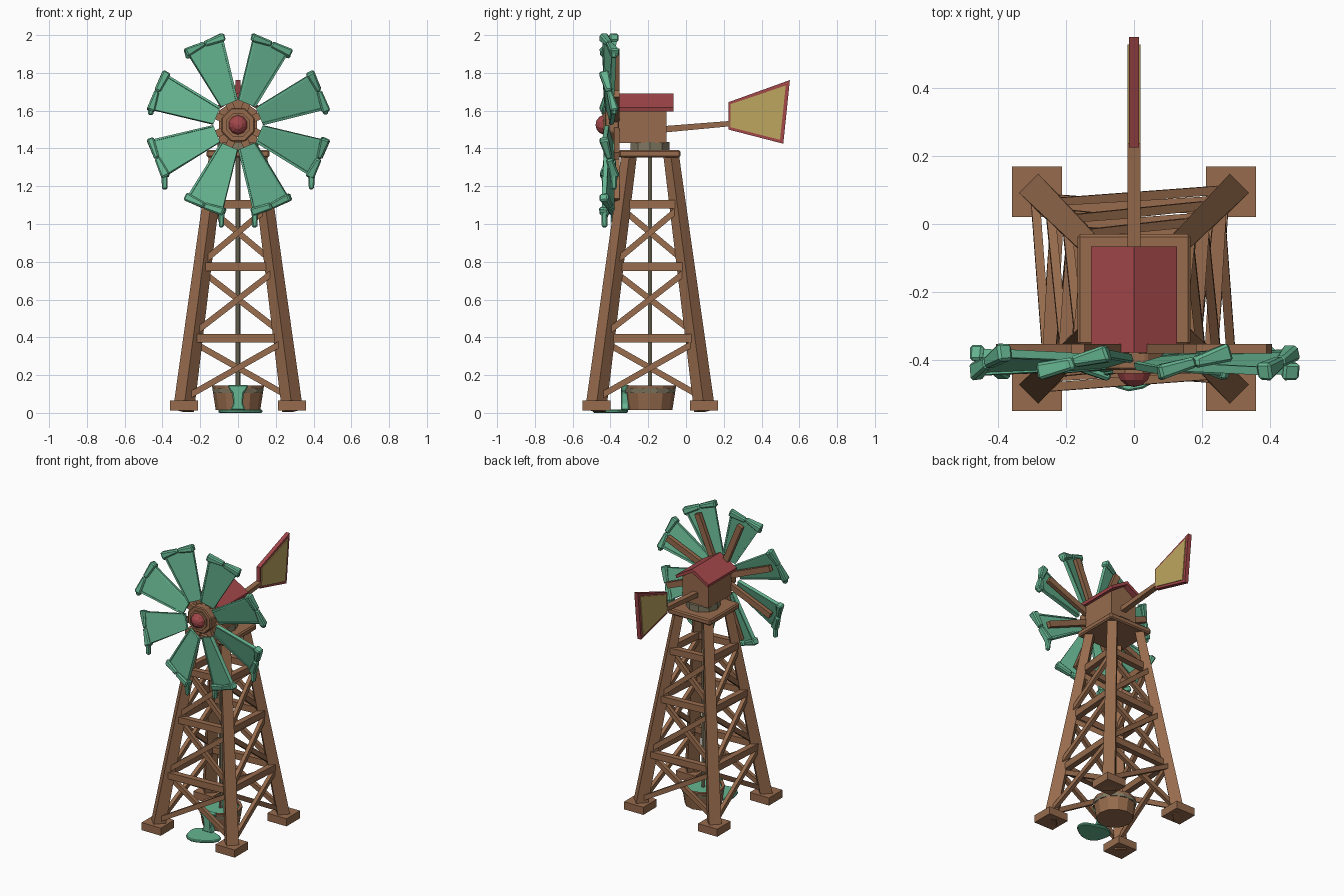
import bpy, bmesh, math, random
from mathutils import Vector, Matrix

random.seed(4)
old = bpy.data.objects.get("Cube")
if old:
    bpy.data.objects.remove(old)


def material(name, *srgb):
    lin = [((c + 0.055) / 1.055) ** 2.4 for c in srgb] + [1]
    m = bpy.data.materials.new(name)
    m.use_nodes = True
    m.diffuse_color = lin
    bsdf = m.node_tree.nodes["Principled BSDF"]
    bsdf.inputs["Base Color"].default_value = lin
    bsdf.inputs["Roughness"].default_value = 0.9
    return m


WOOD = material("brown wood", 0.59, 0.42, 0.30)
RED = material("dull red", 0.64, 0.28, 0.29)
GREEN = material("sea green", 0.40, 0.71, 0.57)
YELLOW = material("ochre yellow", 0.74, 0.65, 0.37)
METAL = material("grey metal", 0.50, 0.47, 0.38)


def finish(name, bm, mats, bevel=0):
    bmesh.ops.recalc_face_normals(bm, faces=bm.faces)
    mesh = bpy.data.meshes.new(name)
    bm.to_mesh(mesh)
    bm.free()
    for m in mats if isinstance(mats, list) else [mats]:
        mesh.materials.append(m)
    ob = bpy.data.objects.new(name, mesh)
    bpy.context.collection.objects.link(ob)
    if bevel:
        mod = ob.modifiers.new("bevel", "BEVEL")
        mod.width, mod.segments = bevel, 1
    return ob


def beam(name, p, q, size, mat, ref=(0, 0, 1), end=None, bevel=0, jitter=0):
    """Tapered bar from p to q; size = (along ref, across)."""
    p, q = Vector(p), Vector(q)
    z = (q - p).normalized()
    y = z.cross(Vector(ref)).normalized()
    x = y.cross(z)
    frame = Matrix((x, y, z)).transposed()
    bm = bmesh.new()
    bmesh.ops.create_cube(bm, size=1)
    for v in bm.verts:
        s = (end or size) if v.co.z > 0 else size
        base = q if v.co.z > 0 else p
        off = Vector((v.co.x * s[0], v.co.y * s[1], 0))
        off += Vector([random.uniform(-jitter, jitter) for _ in range(3)])
        v.co = base + frame @ off
    return finish(name, bm, mat, bevel)


def box(name, lo, hi, mat, bevel=0):
    bm = bmesh.new()
    bmesh.ops.create_cube(bm, size=1)
    for v in bm.verts:
        v.co = [l + (h - l) * (c + 0.5) for l, h, c in zip(lo, hi, v.co)]
    return finish(name, bm, mat, bevel)


def prism(name, points, axis, a, b, mat, bevel=0):
    """Extrude a 2D outline along an axis from a to b."""
    bm = bmesh.new()
    def place(u, v, w):
        co = [u, v]
        co.insert(axis, w)
        return co
    face = bm.faces.new([bm.verts.new(place(u, v, a)) for u, v in points])
    new = bmesh.ops.extrude_face_region(bm, geom=[face])["geom"]
    for v in new:
        if isinstance(v, bmesh.types.BMVert):
            v.co[axis] = b
    return finish(name, bm, mat, bevel)


def drum(name, p, length, r1, r2, sides, mat, facing="Z", bevel=0):
    bm = bmesh.new()
    rot = Matrix.Rotation(math.pi / 2, 4, "X") if facing == "Y" else Matrix()
    turn = Matrix.Rotation(math.pi / sides, 4, "Z")
    bmesh.ops.create_cone(bm, cap_ends=True, segments=sides, radius1=r1, radius2=r2,
                          depth=length, matrix=Matrix.Translation(p) @ rot @ turn)
    return finish(name, bm, mat, bevel)


# Tower: feet, leaning legs, rails and cross braces
CY = -0.19


def spread(z):
    return 0.29 - 0.178 * z / 1.36


def corner(sx, sy, z, out=0):
    h = spread(z) + out
    return Vector((sx * h, CY + sy * h, z))


CORNERS = [(1, 1), (-1, 1), (-1, -1), (1, -1)]
for i, (sx, sy) in enumerate(CORNERS):
    fx, fy = sx * 0.285, CY + sy * 0.285
    box(f"foot_{i}", (fx - 0.074, fy - 0.074, 0.012), (fx + 0.074, fy + 0.074, 0.065), WOOD)
    beam(f"leg_{i}", corner(sx, sy, 0.012), corner(sx, sy, 1.36), (0.078, 0.08), WOOD,
         ref=(sx, sy, 0), end=(0.055, 0.062))
    nx, ny = CORNERS[(i + 1) % 4]
    normal = Vector((sx + nx, sy + ny, 0)) / 2
    skew = 0.014 * sx * sy
    for j, z in enumerate((0.395, 0.775, 1.105)):
        beam(f"rail_{i}_{j}", corner(sx, sy, z) + normal * skew,
             corner(nx, ny, z) - normal * skew, (0.04, 0.045), WOOD, ref=normal)
    for j, (lo, hi) in enumerate(((0.08, 0.375), (0.42, 0.75), (0.80, 1.08))):
        beam(f"brace_{i}_{j}_a", corner(sx, sy, lo) + normal * 0.012,
             corner(nx, ny, hi) + normal * 0.012, (0.026, 0.032), WOOD, ref=normal)
        beam(f"brace_{i}_{j}_b", corner(nx, ny, lo) - normal * 0.012,
             corner(sx, sy, hi) - normal * 0.012, (0.026, 0.032), WOOD, ref=normal)

# Platform, turntable and pump rod
box("platform", (-0.166, -0.356, 1.352), (0.166, -0.03, 1.392), WOOD, 0.008)
drum("turntable", (0, CY, 1.412), 0.045, 0.108, 0.108, 10, METAL)
drum("pump_rod", (0, CY, 0.74), 1.24, 0.013, 0.013, 6, METAL)

# Gabled housing with roof slabs
prism("housing", [(-0.1, 1.43), (0.1, 1.43), (0.1, 1.60), (0, 1.668), (-0.1, 1.60)],
      1, -0.357, -0.104, WOOD)
for side, s in (("left", 1), ("right", -1)):
    prism(f"roof_{side}", [(0, 1.692), (s * 0.127, 1.616), (s * 0.122, 1.596), (0, 1.667)],
          1, -0.378, -0.066, RED)

# Tail boom and vane
beam("tail_boom", (0, -0.11, 1.502), (0, 0.24, 1.532), (0.034, 0.038), WOOD, end=(0.028, 0.038))
VANE = [(0.225, 1.50), (0.515, 1.425), (0.55, 1.762), (0.225, 1.645)]
PANEL = [(0.236, 1.512), (0.498, 1.446), (0.528, 1.733), (0.236, 1.635)]
prism("vane_frame", VANE, 0, -0.014, 0.014, RED)
prism("vane_panel", PANEL, 0, -0.019, 0.019, YELLOW)

# Rotor hub
HUB = Vector((0, -0.4, 1.525))
drum("hub", (0, -0.392, 1.525), 0.075, 0.096, 0.096, 8, WOOD, "Y", 0.006)
drum("hub_collar", (0, -0.425, 1.525), 0.03, 0.068, 0.068, 8, WOOD, "Y")
drum("axle", (0, -0.35, 1.525), 0.06, 0.035, 0.035, 8, WOOD, "Y")
bm = bmesh.new()
bmesh.ops.create_uvsphere(bm, u_segments=10, v_segments=7, radius=0.054,
                          matrix=Matrix.Translation((0, -0.425, 1.525))
                          @ Matrix.Rotation(math.pi / 2, 4, "X"))
finish("hub_cap", bm, RED)

# Rotor: spokes behind pitched sails with thick rims and drips
for i in range(8):
    a = math.radians(22.5 + 45 * i)
    radial = Vector((math.cos(a), 0, math.sin(a)))
    tang = Vector((-math.sin(a), 0, math.cos(a)))
    front = Vector((0, -1, 0))
    beam(f"spoke_{i}", HUB + radial * 0.07 - front * 0.034, HUB + radial * 0.43 - front * 0.034,
         (0.028, 0.04), WOOD, ref=front)
    pitch = math.radians(15)
    across = tang * math.cos(pitch) + front * math.sin(pitch)
    normal = front * math.cos(pitch) - tang * math.sin(pitch)

    def at(r, w):
        return HUB + radial * r + across * w + front * 0.006

    beam(f"sail_{i}", at(0.122, 0), at(0.455, 0), (0.014, 0.092), GREEN,
         ref=normal, end=(0.014, 0.2))
    for s in (-1, 1):
        beam(f"sail_edge_{i}_{s}", at(0.124, s * 0.044), at(0.46, s * 0.099),
             (0.024, 0.012), GREEN, ref=normal, jitter=0.002)
        beam(f"rim_{i}_{s}", at(0.464, 0), at(0.457, s * 0.114), (0.034, 0.03), GREEN,
             ref=normal, end=(0.05, 0.046), bevel=0.008, jitter=0.004)
    low = -1 if tang.z > 0 else 1
    tip = at(0.46, low * 0.098)
    drop = 0.035 if radial.z > 0 else 0.08
    beam(f"drip_{i}", tip, tip - Vector((0, 0, drop)), (0.034, 0.032), GREEN,
         ref=front, end=(0.026, 0.024), bevel=0.007, jitter=0.004)

# Water tub: open top with sunken green water
bm = bmesh.new()
bmesh.ops.create_cone(bm, cap_ends=True, segments=12, radius1=0.118, radius2=0.138, depth=0.128,
                      matrix=Matrix.Translation((0, CY, 0.08)))
bm.faces.ensure_lookup_table()
top = max(bm.faces, key=lambda f: f.calc_center_median().z)
bmesh.ops.inset_region(bm, faces=[top], thickness=0.02)
new = bmesh.ops.extrude_face_region(bm, geom=[top])["geom"]
bmesh.ops.delete(bm, geom=[top], context="FACES_ONLY")
for g in new:
    if isinstance(g, bmesh.types.BMVert):
        g.co.z -= 0.015
    elif isinstance(g, bmesh.types.BMFace):
        g.material_index = 1
finish("water_tub", bm, [WOOD, GREEN])
drum("tub_hoop", (0, CY, 0.117), 0.022, 0.1365, 0.14, 12, METAL)

# Overflow running down the tub into a puddle
half = [(0.055, 0.148), (0.045, 0.122), (0.03, 0.105), (0.026, 0.05), (0.04, 0.015)]
prism("overflow", half + [(-x, z) for x, z in reversed(half)], 1, -0.345, -0.3, GREEN, 0.006)
puddle = []
for k in range(18):
    t = k * math.tau / 18
    r = 1 + 0.1 * math.sin(3 * t + 1)
    puddle.append((0.005 + 0.115 * r * math.cos(t), -0.395 + 0.09 * r * math.sin(t)))
prism("puddle", puddle, 2, 0, 0.018, GREEN, 0.005)
